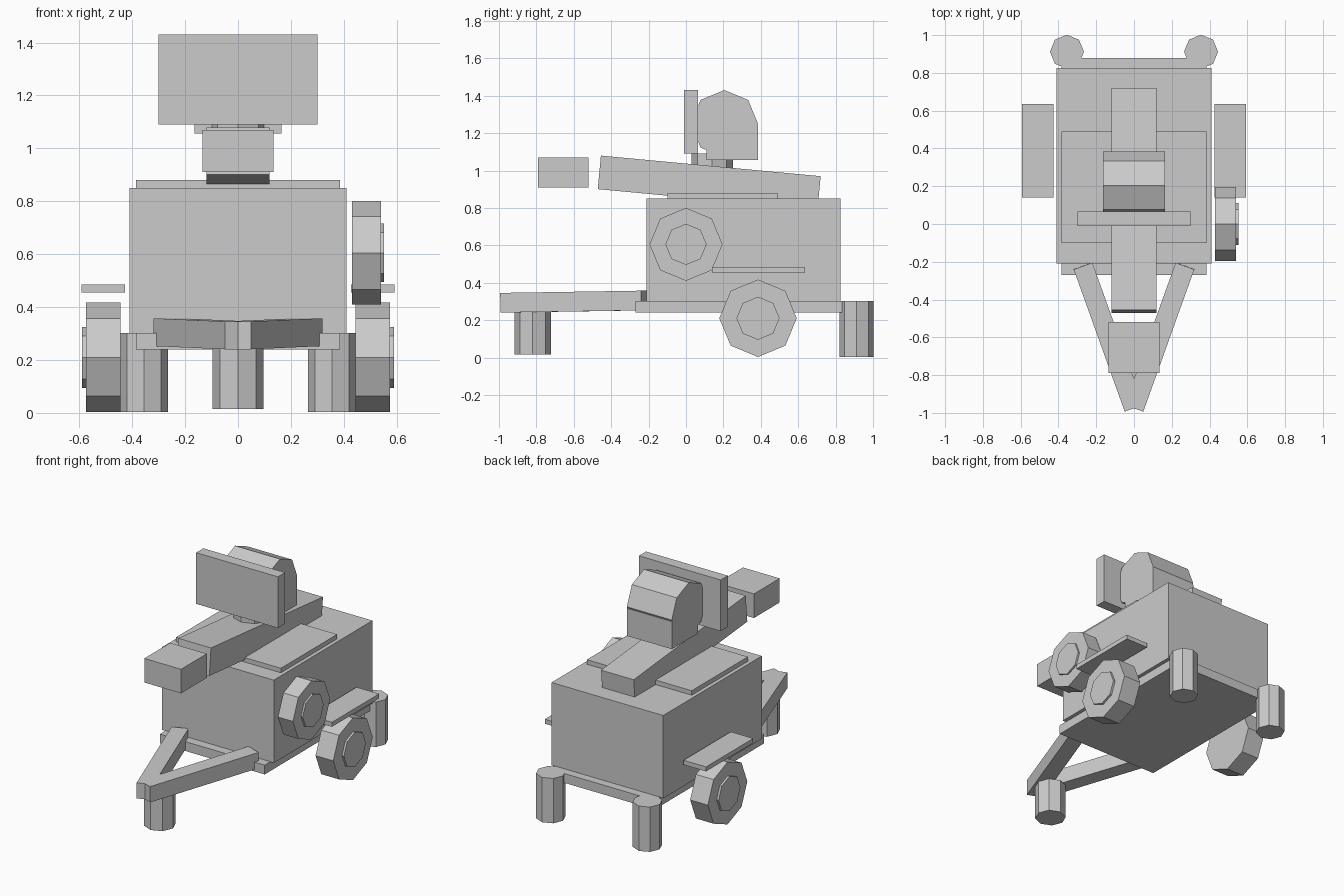
import bpy
from math import atan2, hypot, pi, radians
from mathutils import Vector

cube = bpy.data.objects.get("Cube")
if cube:
    bpy.data.objects.remove(cube, do_unlink=True)

# Single plain grey material
grey = bpy.data.materials.new("plain_grey")
grey.use_nodes = True
GREY = (0.6, 0.6, 0.6, 1)
grey.diffuse_color = GREY
grey.node_tree.nodes["Principled BSDF"].inputs["Base Color"].default_value = GREY


def finish(name):
    obj = bpy.context.object
    obj.name = name
    obj.data.materials.append(grey)
    return obj


def block(name, center, size, rotation=(0, 0, 0)):
    bpy.ops.mesh.primitive_cube_add(size=1, location=center, rotation=rotation)
    obj = finish(name)
    obj.scale = size
    return obj


def box(name, x, y, z):
    """Axis-aligned box from its three (low, high) ranges."""
    spans = (x, y, z)
    return block(name, [(a + b) / 2 for a, b in spans], [b - a for a, b in spans])


def drum(name, center, radius, length, along_x=False):
    """Eight-sided drum, upright or lying along x."""
    bpy.ops.mesh.primitive_cylinder_add(
        vertices=8, radius=radius, depth=length, location=center,
        rotation=(0, pi / 2 if along_x else 0, 0))
    return finish(name)


def wheel(name, side, center, radius, width, hub_radius, hub_out):
    x, y, z = center
    drum(name, (side * x, y, z), radius, width, True)
    hub_x = side * (x + hub_out / 2)
    drum(name + "_hub", (hub_x, y, z), hub_radius, width + hub_out, True)


# Body and its plates
box("body", (-0.41, 0.41), (-0.21, 0.825), (0.30, 0.85))
box("base_plate", (-0.385, 0.385), (-0.27, 0.88), (0.24, 0.302))
box("top_plate", (-0.385, 0.385), (-0.10, 0.49), (0.85, 0.88))

# Tilted beam and the separate block ahead of it
block("tilted_beam", (0, 0.124, 0.935), (0.24, 1.18, 0.18), (radians(-5.35), 0, 0))
box("front_block", (-0.135, 0.135), (-0.79, -0.52), (0.91, 1.07))

# Neck, head and front shield
drum("neck", (0, 0.14, 1.0), 0.11, 0.18)
drum("head_drum", (0, 0.205, 1.25), 0.18, 0.33, True)
box("head_base", (-0.165, 0.165), (0.11, 0.385), (1.057, 1.24))
box("shield", (-0.30, 0.30), (-0.01, 0.065), (1.09, 1.43))

# Wheels, fenders, rear legs and drawbar arms on both sides
for side, label in ((1, "left"), (-1, "right")):
    wheel(label + "_wheel", side, (0.51, 0.385, 0.21), 0.207, 0.13, 0.115, 0.014)
    fender = box(label + "_fender", (0.427, 0.592), (0.14, 0.635), (0.455, 0.485))
    fender.location.x *= side
    drum(label + "_rear_leg", (side * 0.355, 0.912, 0.153), 0.09, 0.298)

    front, back = Vector((0, -0.975, 0.293)), Vector((side * 0.27, -0.222, 0.305))
    d = back - front
    block(label + "_drawbar_arm", (front + back) / 2, (0.105, d.length, 0.105),
          (atan2(d.z, hypot(d.x, d.y)), 0, atan2(-d.x, d.y)))

# Spare wheel on the left flank and the front support leg
wheel("spare_wheel", 1, (0.485, 0, 0.605), 0.195, 0.11, 0.11, 0.012)
drum("front_leg", (0, -0.82, 0.13), 0.097, 0.23)
